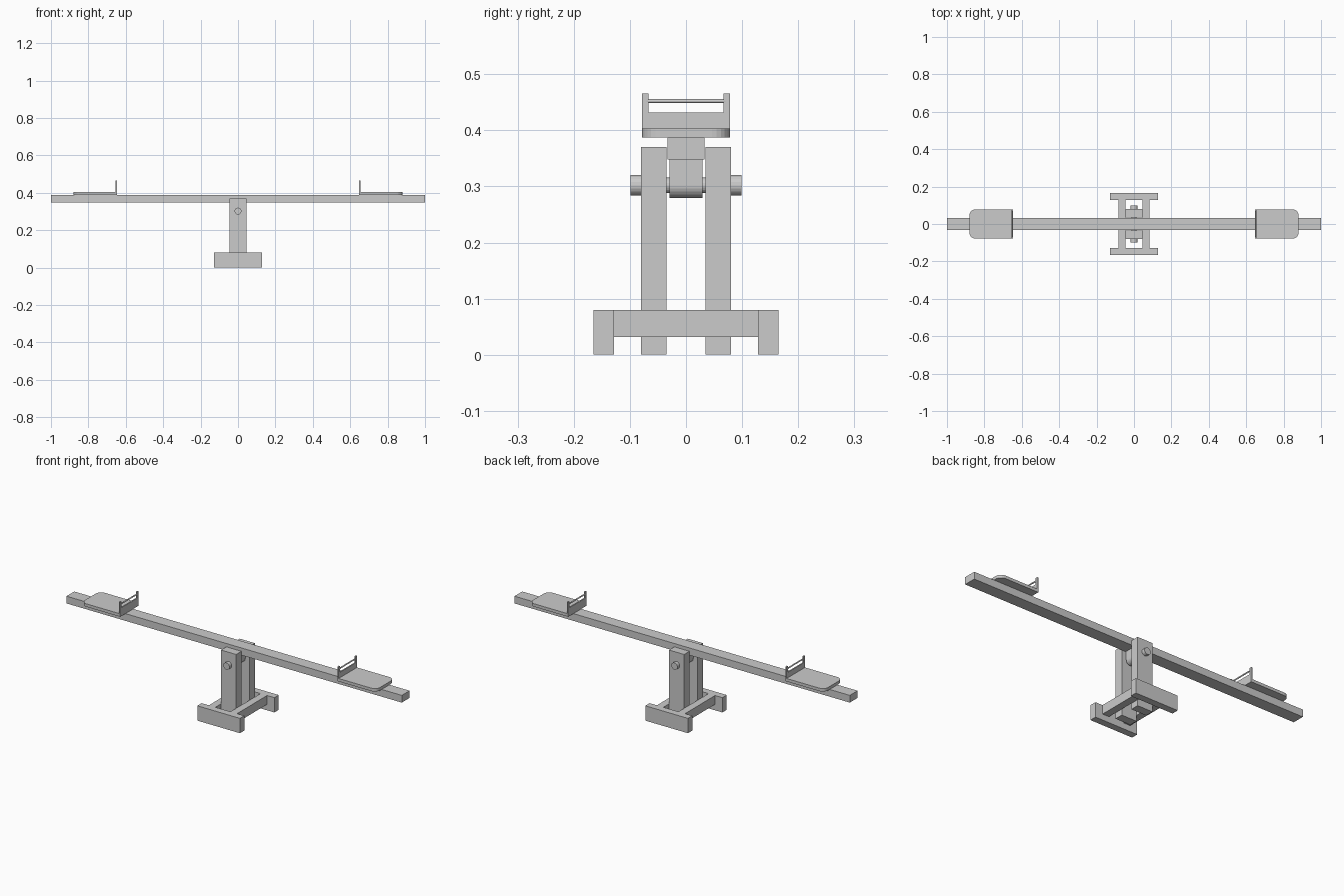
import bpy, bmesh, math

if "Cube" in bpy.data.objects:
    bpy.data.objects.remove(bpy.data.objects["Cube"])


def make(name, bm):
    bmesh.ops.recalc_face_normals(bm, faces=bm.faces)
    me = bpy.data.meshes.new(name)
    bm.to_mesh(me)
    bm.free()
    ob = bpy.data.objects.new(name, me)
    bpy.context.collection.objects.link(ob)
    return ob


def box(name, x0, x1, y0, y1, z0, z1):
    bm = bmesh.new()
    bmesh.ops.create_cube(bm, size=1)
    for v in bm.verts:
        v.co.x = x0 + (v.co.x + 0.5) * (x1 - x0)
        v.co.y = y0 + (v.co.y + 0.5) * (y1 - y0)
        v.co.z = z0 + (v.co.z + 0.5) * (z1 - z0)
    return make(name, bm)


def prism(name, pts, offset):
    bm = bmesh.new()
    f = bm.faces.new([bm.verts.new(p) for p in pts])
    r = bmesh.ops.extrude_face_region(bm, geom=[f])
    verts = [g for g in r["geom"] if isinstance(g, bmesh.types.BMVert)]
    bmesh.ops.translate(bm, verts=verts, vec=offset)
    return make(name, bm)


def rod(name, x, z, radius, y0, y1, sides):
    pts = [(x + radius * math.cos(2 * math.pi * i / sides), y0,
            z + radius * math.sin(2 * math.pi * i / sides)) for i in range(sides)]
    return prism(name, pts, (0, y1 - y0, 0))


AXLE_Z = 0.302

# Long beam
box("beam", -1, 1, -0.033, 0.033, 0.348, 0.387)

# Rounded hanger under the beam, holding the axle
hanger = [(-0.023, -0.029, 0.35)]
hanger += [(0.023 * math.cos(a), -0.029, AXLE_Z + 0.023 * math.sin(a))
           for a in [math.pi + math.pi * i / 12 for i in range(13)]]
hanger += [(0.023, -0.029, 0.35)]
prism("beam_hanger", hanger, (0, 0.058, 0))

# Axle
rod("axle", 0, AXLE_Z, 0.014, -0.09, 0.09, 20)

for s, side in ((-1, "front"), (1, "back")):
    # Upright post, foot and bolt head on each side
    y = lambda a, b: sorted((s * a, s * b))
    box(side + "_post", -0.045, 0.045, *y(0.035, 0.08), 0, 0.37)
    box(side + "_foot", -0.127, 0.127, *y(0.128, 0.165), 0, 0.08)
    rod(side + "_bolt_head", 0, AXLE_Z, 0.0185, *y(0.08, 0.099), 20)

for s, side in ((-1, "left"), (1, "right")):
    x = lambda a, b: sorted((s * a, s * b))
    # Base rail joining the feet
    box(side + "_base_rail", *x(0.045, 0.084), -0.128, 0.128, 0.032, 0.08)

    # Seat board with rounded outer corners
    r, end, half = 0.032, 0.88, 0.078
    outline = [(0.648, -half)]
    for cy, start in ((-half + r, -90), (half - r, 0)):
        for i in range(7):
            a = math.radians(start + 15 * i)
            outline.append((end - r + r * math.cos(a), cy + r * math.sin(a)))
    outline.append((0.648, half))
    prism(side + "_seat", [(s * px, py, 0.387) for px, py in outline], (0, 0, 0.016))

    # Handle plate, two posts and grip bar
    hx = x(0.648, 0.655)
    box(side + "_handle_plate", *hx, -0.078, 0.078, 0.4, 0.432)
    for t, end_name in ((-1, "front"), (1, "back")):
        box(f"{side}_{end_name}_handle_post", *hx, *sorted((t * 0.067, t * 0.078)), 0.43, 0.466)
    rod(side + "_handle_bar", s * 0.6515, 0.452, 0.0036, -0.07, 0.07, 12)
